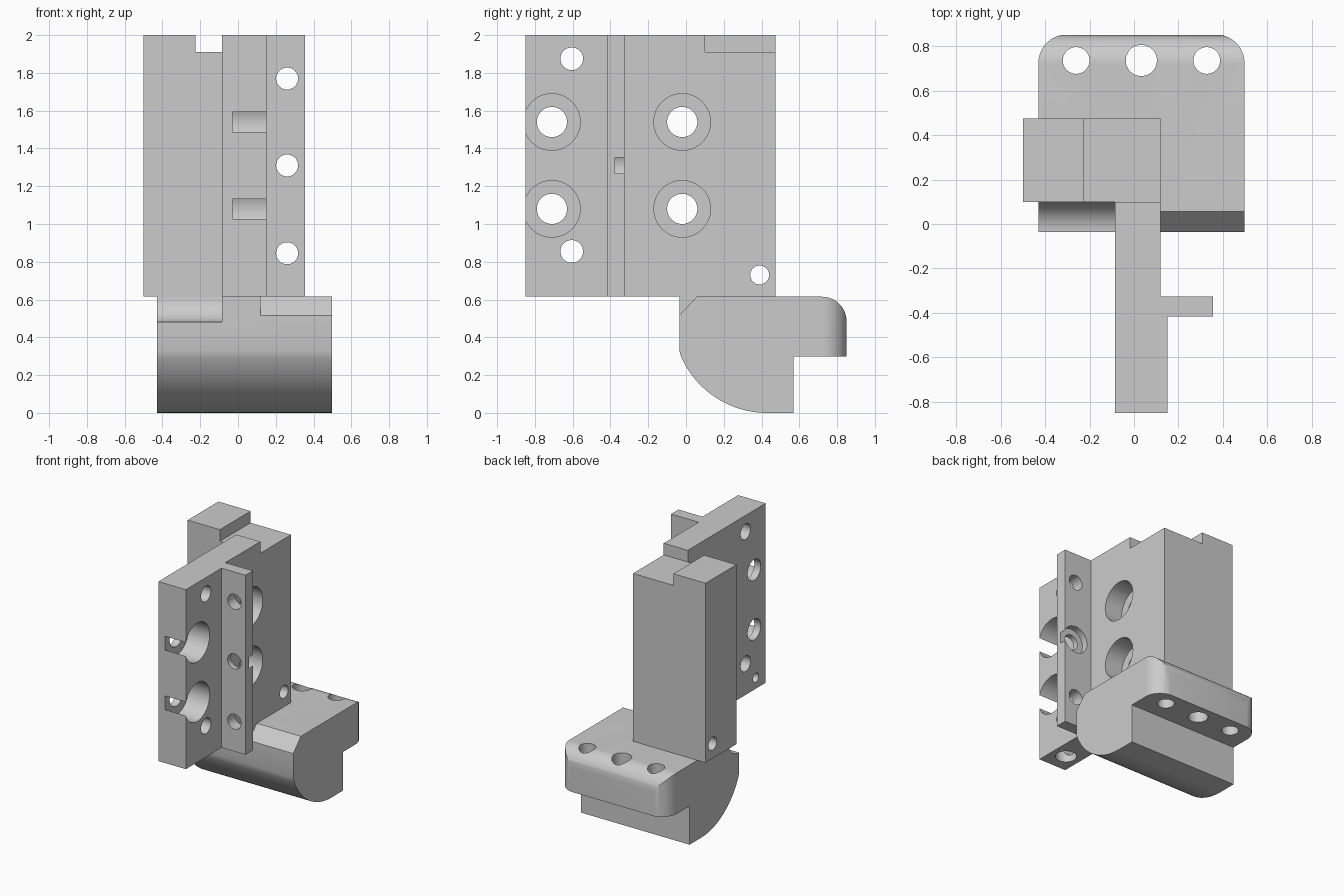
import bpy, bmesh
from math import sin, cos, pi, atan2, hypot
from mathutils import Vector

if "Cube" in bpy.data.objects:
    bpy.data.objects.remove(bpy.data.objects["Cube"])


def prism(name, pts, axis, lo, hi):
    """Extrude a 2D outline along axis: 'X' uses (y, z), 'Y' uses (x, z), 'Z' uses (x, y)."""
    put = {'X': lambda a, b, t: (t, a, b),
           'Y': lambda a, b, t: (a, t, b),
           'Z': lambda a, b, t: (a, b, t)}[axis]
    bm = bmesh.new()
    face = bm.faces.new([bm.verts.new(put(a, b, lo)) for a, b in pts])
    ext = bmesh.ops.extrude_face_region(bm, geom=[face])
    move = Vector(put(0, 0, hi - lo))
    bmesh.ops.translate(bm, vec=move, verts=[v for v in ext['geom'] if isinstance(v, bmesh.types.BMVert)])
    bmesh.ops.recalc_face_normals(bm, faces=bm.faces)
    me = bpy.data.meshes.new(name)
    bm.to_mesh(me)
    bm.free()
    ob = bpy.data.objects.new(name, me)
    bpy.context.collection.objects.link(ob)
    return ob


def arc(cx, cy, r, a0, a1, n=16):
    return [(cx + r * cos(a0 + (a1 - a0) * i / n), cy + r * sin(a0 + (a1 - a0) * i / n)) for i in range(n + 1)]


def rect(a0, a1, b0, b1):
    return [(a0, b0), (a1, b0), (a1, b1), (a0, b1)]


def combine(target, tool, op='DIFFERENCE'):
    mod = target.modifiers.new('cut', 'BOOLEAN')
    mod.operation, mod.object, mod.solver = op, tool, 'EXACT'
    bpy.context.view_layer.objects.active = target
    bpy.ops.object.modifier_apply(modifier=mod.name)
    bpy.data.objects.remove(tool)


def drill(target, axis, a, b, r, lo, hi):
    combine(target, prism('drill', arc(a, b, r, 0, 2 * pi * 47 / 48, 47), axis, lo, hi))


def finish(ob):
    bpy.ops.object.select_all(action='DESELECT')
    ob.select_set(True)
    bpy.context.view_layer.objects.active = ob
    bpy.ops.object.shade_smooth_by_angle(angle=pi / 6)


SEAT = 0.615  # height where the upright meets the base

# Upright: column, plate and side fin from one plan outline
plan = [(-0.5, 0.1), (-0.085, 0.1), (-0.085, -0.85), (0.15, -0.85), (0.15, -0.415),
        (0.355, -0.415), (0.355, -0.325), (0.12, -0.325), (0.12, 0.475), (-0.5, 0.475)]
upright = prism('upright_bracket', plan, 'Z', SEAT, 2.0)

# Step in the top of the column
combine(upright, prism('step', rect(-0.225, 0.3, 0.1, 0.6), 'Z', 1.91, 2.1))

# Counterbored bolt holes through the plate
for y in (-0.71, -0.02):
    for z in (1.08, 1.54):
        drill(upright, 'X', y, z, 0.15, -0.03, 0.3)
        drill(upright, 'X', y, z, 0.08, -0.2, 0.1)

# Plain pin holes in the plate and column foot
for y, z, r in ((-0.605, 1.875, 0.06), (-0.605, 0.855, 0.06), (0.39, 0.73, 0.05)):
    drill(upright, 'X', y, z, r, -0.7, 0.4)

# Socket in the underside of the plate and its side screw hole
drill(upright, 'Z', 0.033, -0.70, 0.075, 0.5, 0.78)
drill(upright, 'X', -0.73, 0.70, 0.035, -0.2, 0.03)

# Fin holes, the middle one counterbored from behind
for z in (0.845, 1.31, 1.77):
    drill(upright, 'Y', 0.26, z, 0.058, -0.5, -0.25)
drill(upright, 'Y', 0.26, 1.31, 0.104, -0.375, -0.25)
finish(upright)

# Base: curved side profile
cy, R = 0.43, 0.498
start = atan2(0.30 - R, -0.028 - cy)
profile = ([(-0.035, SEAT), (-0.035, 0.33)] + arc(cy, R, R, start, -pi / 2, 24)
           + [(0.57, 0.0), (0.57, 0.298), (0.85, 0.298)]
           + arc(0.72, SEAT - 0.13, 0.13, 0, pi / 2))
base = prism('base_foot', profile, 'X', -0.43, 0.497)

# Rounded rear corners in plan
corners = ([(-0.43, -0.2), (0.497, -0.2)] + arc(0.367, 0.722, 0.13, 0, pi / 2)
           + arc(-0.3, 0.722, 0.13, pi / 2, pi))
combine(base, prism('corner_shape', corners, 'Z', -0.1, 0.8), 'INTERSECT')

# Front chamfer on the right, concave fillet on the left
combine(base, prism('chamfer', [(-0.135, 0.41), (0.155, 0.72), (-0.135, 0.72)], 'X', 0.12, 0.6))
cove = [(-0.2, 0.8), (-0.2, SEAT - 0.135)] + arc(-0.035, SEAT, 0.135, -pi / 2, 0) + [(0.1, 0.8)]
combine(base, prism('cove', cove, 'X', -0.6, -0.085))

# Mounting holes in the rear flange
for x, r in ((-0.26, 0.06), (0.033, 0.07), (0.327, 0.06)):
    drill(base, 'Z', x, 0.735, r, 0.1, 0.8)
finish(base)
